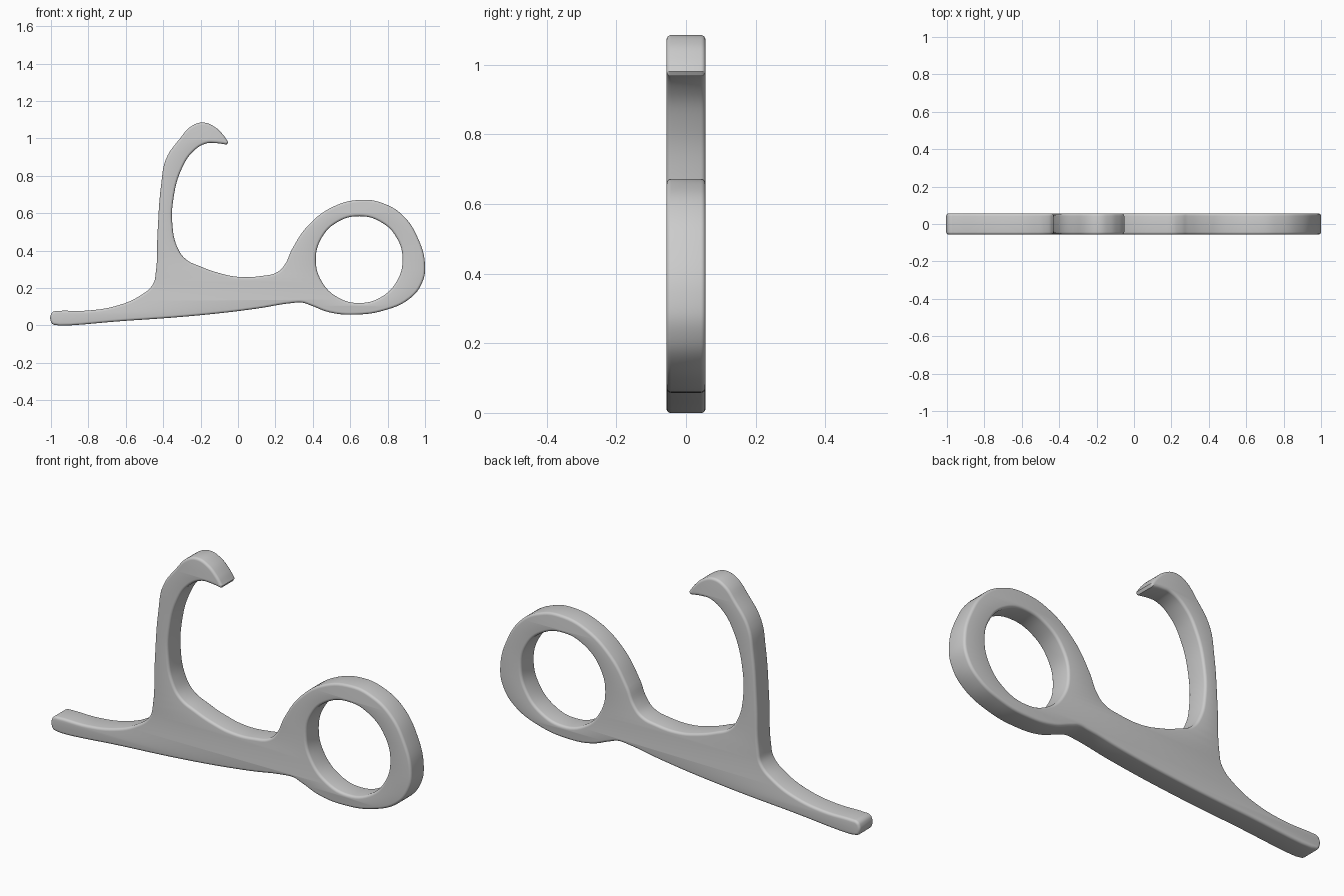
import bpy
import bmesh
from math import sin, cos, pi, radians
from mathutils import Matrix

HALF_DEPTH = 0.056
EDGE = 0.013

cube = bpy.data.objects.get("Cube")
if cube:
    bpy.data.objects.remove(cube, do_unlink=True)

grey = bpy.data.materials.new("plain grey")
grey.use_nodes = True
colour = (0.6, 0.6, 0.6, 1)
grey.diffuse_color = colour
grey.node_tree.nodes["Principled BSDF"].inputs["Base Color"].default_value = colour

# Silhouette as (x, z) points, in order round the outline
base_edge = [(-1, .02), (-.985, .004), (-.6, .025), (-.2, .055), (.1, .09), (.29, .12), (.345, .122)]
ring_edge = [(.39, .107), (.49, .07), (.62, .058), (.78, .08), (.92, .145), (.985, .23), (1, .32),
             (.965, .46), (.88, .59), (.77, .655), (.67, .672), (.52, .64), (.38, .54), (.29, .41)]
saddle = [(.25, .325), (.21, .285), (.13, .265), (0, .26), (-.1, .28), (-.2, .315), (-.28, .355)]
hook_inside = [(-.325, .42), (-.35, .53), (-.345, .68), (-.3, .84), (-.24, .93), (-.17, .973), (-.12, .975)]
hook_tip = [(-.06, .967), (-.052, .98)]
hook_outside = [(-.08, 1.02), (-.13, 1.065), (-.19, 1.085), (-.25, 1.065), (-.31, 1), (-.385, .89),
                (-.41, .76), (-.43, .5), (-.44, .28)]
tail_top = [(-.455, .22), (-.53, .155), (-.65, .105), (-.8, .08), (-.96, .078), (-.985, .075), (-1, .06)]
outline = base_edge + ring_edge + saddle + hook_inside + hook_tip + hook_outside + tail_top

# Round finger hole
hole = [(.648 + .232 * cos(i * pi / 6), .352 + .232 * sin(i * pi / 6)) for i in range(12)]


def add_loop(curve, points):
    """Add a smooth closed loop to a flat curve."""
    spline = curve.splines.new("BEZIER")
    spline.bezier_points.add(len(points) - 1)
    spline.use_cyclic_u = True
    for knot, (x, z) in zip(spline.bezier_points, points):
        knot.co = (x, z, 0)
        sharp = (x, z) in hook_tip
        knot.handle_left_type = knot.handle_right_type = "VECTOR" if sharp else "AUTO"


# Filled, extruded profile with rounded rims
curve = bpy.data.curves.new("hook_profile", "CURVE")
curve.dimensions = "2D"
curve.fill_mode = "BOTH"
curve.resolution_u = 6
curve.extrude = HALF_DEPTH - EDGE
curve.bevel_depth = EDGE
curve.bevel_resolution = 3
curve.offset = -EDGE
add_loop(curve, outline)
add_loop(curve, hole)
profile = bpy.data.objects.new("hook_profile", curve)
bpy.context.collection.objects.link(profile)

# Turn the profile into an upright mesh
bpy.context.view_layer.update()
graph = bpy.context.evaluated_depsgraph_get()
mesh = bpy.data.meshes.new_from_object(profile.evaluated_get(graph))
bpy.data.objects.remove(profile, do_unlink=True)
mesh.transform(Matrix.Rotation(radians(90), 4, "X"))
bm = bmesh.new()
bm.from_mesh(mesh)
bmesh.ops.remove_doubles(bm, verts=bm.verts, dist=0.0005)
bmesh.ops.recalc_face_normals(bm, faces=bm.faces)
bm.to_mesh(mesh)
bm.free()
mesh.materials.clear()
mesh.materials.append(grey)

body = bpy.data.objects.new("ring_and_hook_body", mesh)
bpy.context.collection.objects.link(body)
bpy.context.view_layer.objects.active = body
body.select_set(True)
bpy.ops.object.shade_smooth_by_angle(angle=radians(35))
